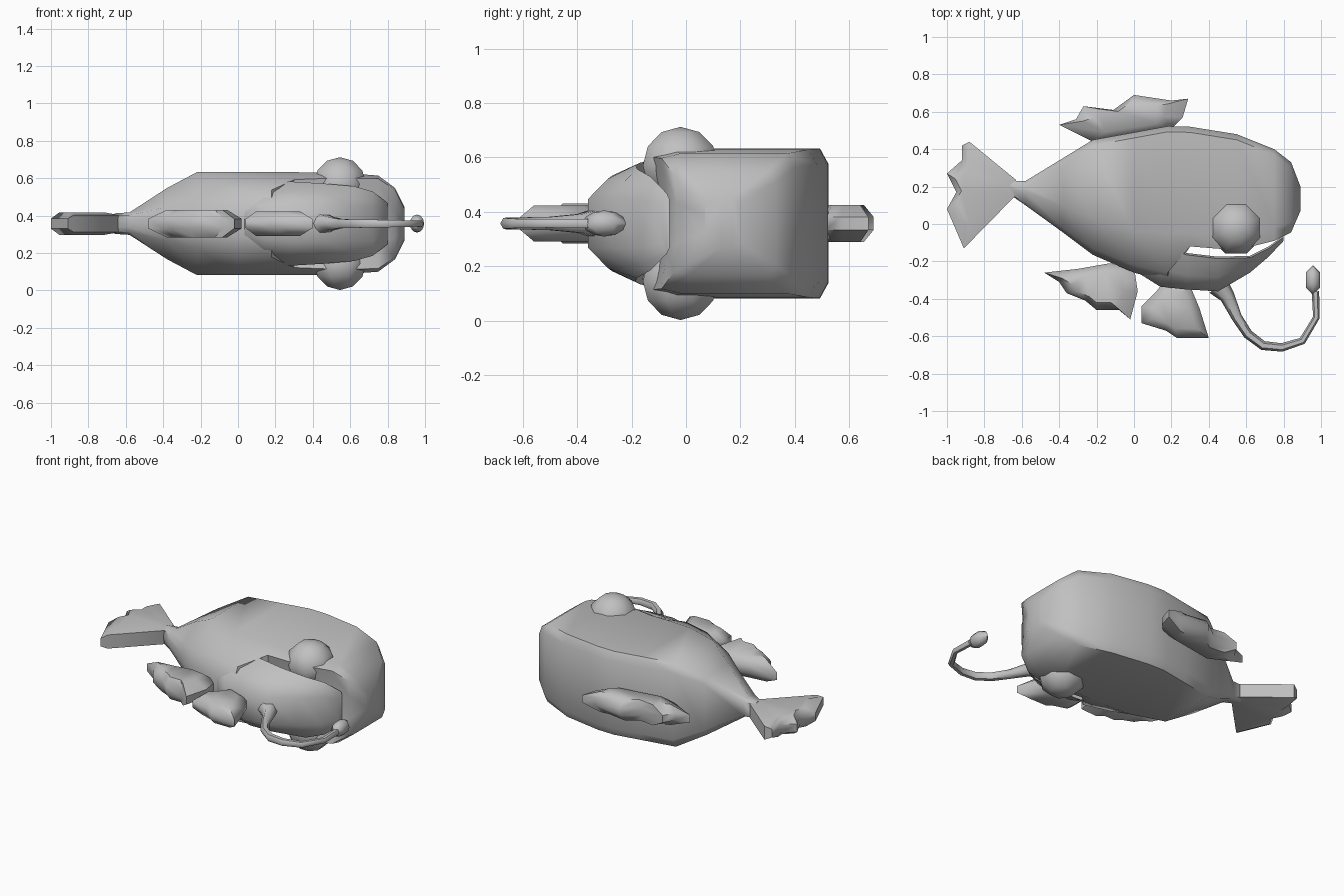
import bpy, bmesh, math
from mathutils import Vector

if "Cube" in bpy.data.objects:
    bpy.data.objects.remove(bpy.data.objects["Cube"])

MID = 0.357  # height of the fish's plane of symmetry

skin = bpy.data.materials.new("grey_skin")
skin.diffuse_color = (0.53, 0.53, 0.53, 1)
skin.use_nodes = True
skin.node_tree.nodes["Principled BSDF"].inputs["Base Color"].default_value = skin.diffuse_color


def make(name, bm, angle=40):
    bmesh.ops.recalc_face_normals(bm, faces=bm.faces)
    mesh = bpy.data.meshes.new(name)
    bm.to_mesh(mesh)
    bm.free()
    obj = bpy.data.objects.new(name, mesh)
    bpy.context.collection.objects.link(obj)
    obj.data.materials.append(skin)
    bpy.ops.object.select_all(action='DESELECT')
    obj.select_set(True)
    bpy.context.view_layer.objects.active = obj
    bpy.ops.object.shade_smooth_by_angle(angle=math.radians(angle))
    return obj


def bridge(bm, a, b):
    n = len(a)
    for i in range(n):
        j = (i + 1) % n
        bm.faces.new((a[i], a[j], b[j], b[i]))


def loft(name, sections, angle=60):
    """Each section is x plus half a profile of (y, z), mirrored across the middle."""
    bm = bmesh.new()
    rings = []
    for x, half in sections:
        pts = half + [(y, -z) for y, z in reversed(half)]
        rings.append([bm.verts.new((x, y, MID + z)) for y, z in pts])
    for a, b in zip(rings, rings[1:]):
        bridge(bm, a, b)
    bm.faces.new(rings[0])
    bm.faces.new(rings[-1])
    bmesh.ops.triangulate(bm, faces=[f for f in bm.faces if len(f.verts) > 4])
    return make(name, bm, angle)


def fin(name, outline, h, edge, inset=0.65, thin_x=-9):
    """Padded fin: narrow rim with a raised centre; points left of thin_x get a thinner rim."""
    bm = bmesh.new()
    c = sum((Vector(p) for p in outline), Vector((0, 0))) / len(outline)
    rings = []
    for scale, z in ((inset, -h), (1, -h * edge), (1, h * edge), (inset, h)):
        ring = []
        for p in outline:
            xy = c + (Vector(p) - c) * scale
            k = 0.6 if scale == 1 and p[0] < thin_x else 1
            ring.append(bm.verts.new((xy.x, xy.y, MID + z * k)))
        rings.append(ring)
    for a, b in zip(rings, rings[1:]):
        bridge(bm, a, b)
    caps = [bm.faces.new(rings[0]), bm.faces.new(rings[-1])]
    bmesh.ops.triangulate(bm, faces=caps)
    return make(name, bm, 50)


def ellipsoid(name, loc, size, seg, rings, turn=0.0):
    """Faceted ball, turned about z."""
    bm = bmesh.new()
    bmesh.ops.create_uvsphere(bm, u_segments=seg, v_segments=rings, radius=1)
    c, s = math.cos(turn), math.sin(turn)
    for v in bm.verts:
        x, y, z = v.co.x * c - v.co.y * s, v.co.x * s + v.co.y * c, v.co.z
        v.co = (loc[0] + size[0] * x, loc[1] + size[1] * y, loc[2] + size[2] * z)
    return make(name, bm, 70)


# Body: x, belly y, shoulder y, back edge y, back centre y, half width, half width at back
stations = [
    (-0.66, 0.23, 0.20, 0.16, 0.155, 0.055, 0.045),
    (-0.58, 0.23, 0.17, 0.11, 0.10, 0.06, 0.045),
    (-0.38, 0.352, 0.10, -0.02, -0.045, 0.19, 0.09),
    (-0.22, 0.45, 0.03, -0.13, -0.165, 0.275, 0.13),
    (0.00, 0.49, -0.04, -0.22, -0.26, 0.275, 0.175),
    (0.18, 0.523, -0.05, -0.26, -0.31, 0.275, 0.18),
    (0.30, 0.52, -0.05, -0.12, -0.095, 0.275, 0.235),
    (0.55, 0.48, -0.05, -0.14, -0.105, 0.272, 0.245),
    (0.75, 0.40, -0.02, -0.09, -0.07, 0.257, 0.24),
    (0.84, 0.33, 0.01, -0.045, -0.035, 0.19, 0.18),
    (0.89, 0.20, 0.13, 0.07, 0.07, 0.09, 0.08),
]
loft("body", [(x, [(t, hz * 0.8), (t - 0.03, hz), (m, hz), (b, hb), (f, hb * 0.4)])
              for x, t, m, b, f, hz, hb in stations])

# Upper head: x, mouth side y, crown y, half width at lip, half width at crown
head = [
    (0.02, -0.08, -0.26, 0.18, 0.06),
    (0.14, -0.10, -0.335, 0.215, 0.085),
    (0.28, -0.155, -0.35, 0.225, 0.10),
    (0.45, -0.175, -0.36, 0.215, 0.09),
    (0.62, -0.17, -0.26, 0.20, 0.09),
    (0.72, -0.12, -0.175, 0.172, 0.09),
    (0.80, -0.06, -0.09, 0.11, 0.07),
]
loft("upper_head", [(x, [(a, w * 0.8), (a - 0.01, w), (a + (b - a) * 0.6, (w + c) * 0.54), (b, c)])
                    for x, a, b, w, c in head])

# Fins
fin("tail_fin", [(-0.63, 0.235), (-0.88, 0.44), (-0.92, 0.42), (-0.92, 0.34), (-1.0, 0.27),
                 (-0.95, 0.17), (-1.0, 0.08), (-0.91, -0.13), (-0.88, -0.10), (-0.63, 0.155)],
    0.06, edge=0.75, thin_x=-0.9)
fin("rear_dorsal_fin", [(-0.48, -0.26), (-0.30, -0.24), (-0.13, -0.21), (0.0, -0.23), (0.02, -0.36),
                        (-0.02, -0.51), (-0.08, -0.46), (-0.20, -0.46), (-0.26, -0.41),
                        (-0.36, -0.37), (-0.40, -0.31)], 0.073, edge=0.35)
fin("front_dorsal_fin", [(0.04, -0.44), (0.12, -0.36), (0.18, -0.28), (0.30, -0.33), (0.35, -0.45),
                         (0.40, -0.61), (0.23, -0.61), (0.17, -0.57), (0.04, -0.53)], 0.066, edge=0.35)
fin("belly_fin", [(-0.40, 0.53), (-0.22, 0.44), (0.20, 0.51), (0.26, 0.57), (0.29, 0.67), (0.20, 0.66),
                  (0.0, 0.69), (-0.11, 0.61), (-0.27, 0.63), (-0.31, 0.56)], 0.068, edge=0.35)

# Eyes on both flanks
for name, side in (("left_eye", 1), ("right_eye", -1)):
    ellipsoid(name, (0.545, -0.02, MID + side * 0.213), (0.15, 0.15, 0.142), 8, 6, turn=math.pi / 8)

# Lure stalk: x, y, radius
path = [(0.45, -0.33, 0.06), (0.50, -0.39, 0.04), (0.55, -0.50, 0.028), (0.61, -0.59, 0.026),
        (0.69, -0.65, 0.025), (0.79, -0.66, 0.023), (0.90, -0.625, 0.02), (0.975, -0.50, 0.018),
        (0.97, -0.36, 0.02)]
bm = bmesh.new()
rings = []
for i, (x, y, r) in enumerate(path):
    a, b = path[max(i - 1, 0)], path[min(i + 1, len(path) - 1)]
    side = Vector((a[1] - b[1], b[0] - a[0], 0)).normalized()
    ring = []
    for k in range(6):
        t = math.tau * k / 6
        ring.append(bm.verts.new(Vector((x, y, MID)) + r * (side * math.cos(t) + Vector((0, 0, math.sin(t))))))
    rings.append(ring)
for a, b in zip(rings, rings[1:]):
    bridge(bm, a, b)
bm.faces.new(rings[0])
bm.faces.new(rings[-1])
make("lure_stalk", bm, 60)

# Lure bulb
ellipsoid("lure_bulb", (0.957, -0.30, MID), (0.044, 0.08, 0.048), 6, 6)
